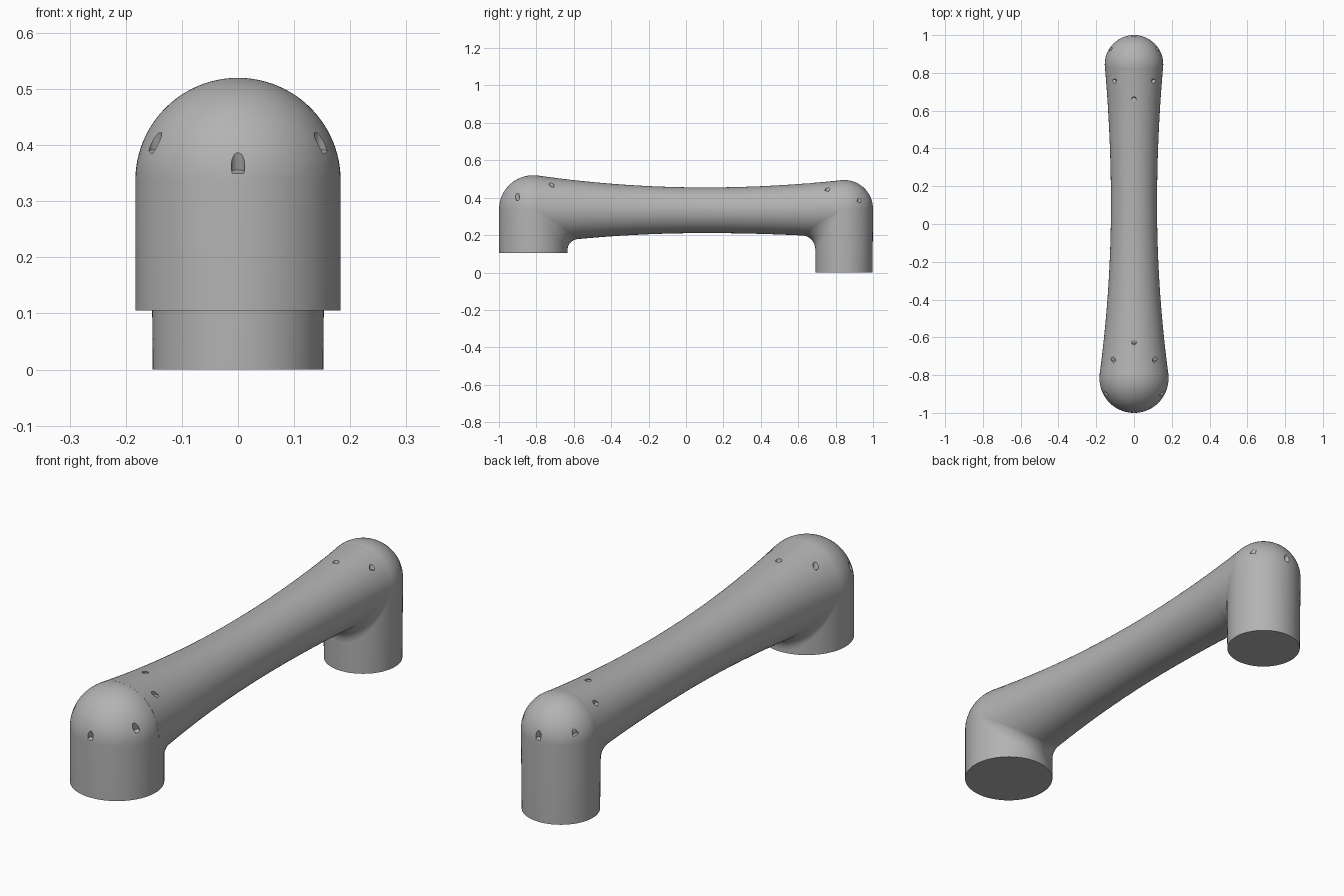
import bpy, bmesh
from math import sin, cos, pi, sqrt, radians
from mathutils import Vector

cube = bpy.data.objects.get("Cube")
if cube:
    bpy.data.objects.remove(cube, do_unlink=True)

SEG = 72
grey = bpy.data.materials.new("plain_grey")
grey.use_nodes = True
grey.diffuse_color = (0.45, 0.45, 0.45, 1)
grey.node_tree.nodes["Principled BSDF"].inputs["Base Color"].default_value = (0.45, 0.45, 0.45, 1)


def make_object(name, bm):
    mesh = bpy.data.meshes.new(name)
    bm.to_mesh(mesh)
    bm.free()
    mesh.materials.append(grey)
    obj = bpy.data.objects.new(name, mesh)
    bpy.context.collection.objects.link(obj)
    return obj


def loft(rings):
    """Closed skin over a list of rings, with flat ends."""
    bm = bmesh.new()
    loops = [[bm.verts.new(p) for p in ring] for ring in rings]
    for a, b in zip(loops, loops[1:]):
        for i in range(SEG):
            j = (i + 1) % SEG
            bm.faces.new((a[i], a[j], b[j], b[i]))
    bm.faces.new(loops[0])
    bm.faces.new(loops[-1])
    bmesh.ops.recalc_face_normals(bm, faces=bm.faces)
    return bm


TURN = [2 * pi * i / SEG for i in range(SEG)]


def arm_radius(y):
    return 0.122 + (0.075 if y < 0.1 else 0.06) * (y - 0.1) ** 2


def arm_height(y):
    return 0.333 + (0.005 if y < 0.1 else 0.0125) * (y - 0.1) ** 2


def make_arm(start, end, steps=48):
    rings = []
    for k in range(steps + 1):
        y = start + (end - start) * k / steps
        r, z = arm_radius(y), arm_height(y)
        rings.append([(r * cos(t), y, z + r * sin(t)) for t in TURN])
    return loft(rings)


def make_leg(y, radius, foot_radius, bottom, shoulder):
    profile = [(foot_radius, bottom), (radius, shoulder)]
    for k in range(1, 25):
        a = radians(89.5) * k / 24
        profile.append((radius * cos(a), shoulder + radius * sin(a)))
    return loft([[(r * cos(t), y + r * sin(t), z) for t in TURN] for r, z in profile])


def make_fillet(name, leg_y, radius, side, size):
    """Rounded inner corner between a leg and the underside of the arm."""
    bm = bmesh.new()
    limit, cols, rows = radians(75), 48, 10
    grid = []
    for i in range(cols + 1):
        u = 2 * i / cols - 1
        t = limit * u
        f = size * sqrt(max(0, 1 - u * u)) + 0.0005
        x, y0 = radius * sin(t), leg_y + side * radius * cos(t)
        y1 = y0 + side * f
        z0 = arm_height(y1) - sqrt(max(0, arm_radius(y1) ** 2 - x * x))
        line = []
        for k in range(rows + 1):
            a = pi / 2 * k / rows
            line.append(bm.verts.new((x, y1 - side * f * cos(a), z0 - f + f * sin(a))))
        grid.append(line)
    for a, b in zip(grid, grid[1:]):
        for k in range(rows):
            bm.faces.new((a[k], a[k + 1], b[k + 1], b[k]))
    bm.normal_update()
    if sum(f.normal.z for f in bm.faces) > 0:
        bmesh.ops.reverse_faces(bm, faces=bm.faces)
    return make_object(name, bm)


# Tilted seam planes: a point and an upward normal for each end
seams = {
    "front": (Vector((0, -1, 0.34)), Vector((0, -0.365, 1)).normalized()),
    "rear": (Vector((0, 1, 0.341)), Vector((0, 0.346, 1)).normalized()),
}
# Screw hole places; those off the centre line are mirrored
holes = {
    "front": [(0, -0.99), (0.148, -0.892), (0.11, -0.71), (0, -0.62)],
    "rear": [(0, 0.99), (0.127, 0.922), (0.105, 0.75), (0, 0.655)],
}


def make_hole_cutter():
    bm = bmesh.new()
    depth = 0.1
    for end, spots in holes.items():
        point, normal = seams[end]
        turn = normal.to_track_quat('Z', 'Y').to_matrix().to_4x4()
        for px, y in spots:
            for x in {px, -px}:
                z = point.z - normal.y / normal.z * (y - point.y)
                base = Vector((x, y, z)) + normal * (0.009 + depth / 2)
                turn.translation = base
                bmesh.ops.create_cone(bm, cap_ends=True, segments=20, radius1=0.012,
                                      radius2=0.012, depth=depth, matrix=turn)
    obj = make_object("hole_cutter", bm)
    obj.hide_render = True
    return obj


cutter = make_hole_cutter()


def drilled(name, bm):
    """Mesh with the screw holes cut into it."""
    obj = make_object(name, bm)
    mod = obj.modifiers.new("holes", 'BOOLEAN')
    mod.operation, mod.solver, mod.object = 'DIFFERENCE', 'EXACT', cutter
    graph = bpy.context.evaluated_depsgraph_get()
    mesh = bpy.data.meshes.new_from_object(obj.evaluated_get(graph))
    bpy.data.objects.remove(obj, do_unlink=True)
    return mesh


def split_part(name, meshes, ends, keep_top):
    """Keep what lies above or below the seam planes."""
    bm = bmesh.new()
    for mesh in meshes:
        bm.from_mesh(mesh)
    for end in ends:
        point, normal = seams[end]
        bmesh.ops.bisect_plane(bm, geom=bm.verts[:] + bm.edges[:] + bm.faces[:],
                               plane_co=point, plane_no=normal,
                               clear_inner=keep_top, clear_outer=not keep_top)
    return make_object(name, bm)


arm = drilled("arm_solid", make_arm(-0.795, 0.831))
legs = {
    "front": drilled("front_solid", make_leg(-0.817, 0.183, 0.183, 0.105, 0.337)),
    "rear": drilled("rear_solid", make_leg(0.845, 0.155, 0.152, 0, 0.34)),
}

# Arm, legs and their tilted caps
parts = [split_part("arm", [arm], ["front", "rear"], False)]
for end, leg in legs.items():
    parts.append(split_part(end + "_leg", [leg], [end], False))
    parts.append(split_part(end + "_cap", [leg, arm], [end], True))

# Rounded corners under the arm
parts.append(make_fillet("front_corner", -0.817, 0.183, 1, 0.06))
parts.append(make_fillet("rear_corner", 0.845, 0.155, -1, 0.07))

bpy.data.objects.remove(cutter, do_unlink=True)

bpy.ops.object.select_all(action='DESELECT')
for obj in parts:
    obj.select_set(True)
bpy.context.view_layer.objects.active = parts[0]
bpy.ops.object.shade_smooth_by_angle(angle=radians(35))
